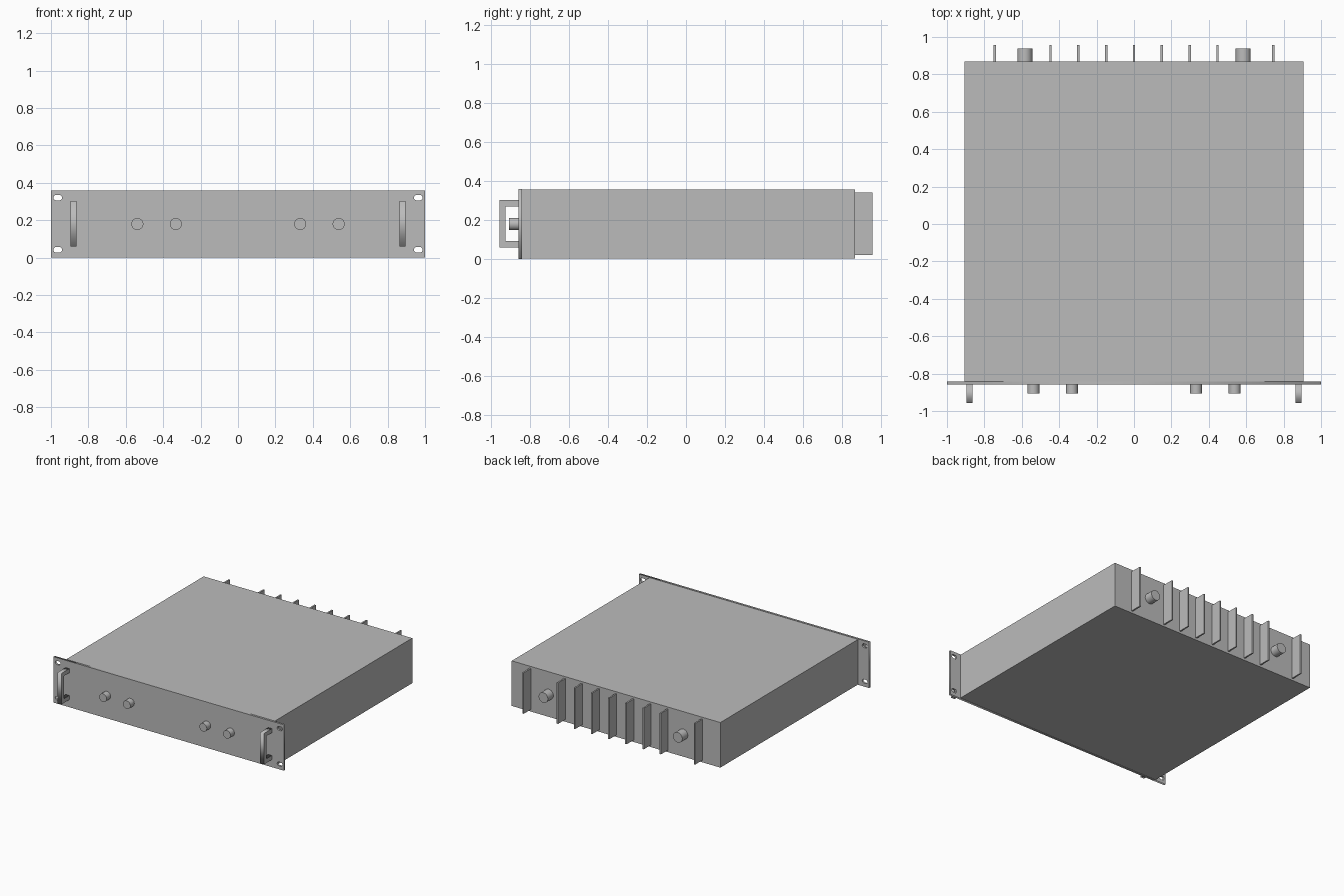
import bpy
import math
from math import pi, cos, sin

if "Cube" in bpy.data.objects:
    bpy.data.objects.remove(bpy.data.objects["Cube"], do_unlink=True)

HEIGHT, MID = 0.36, 0.18
PANEL_FRONT, PANEL_BACK, REAR = -0.858, -0.842, 0.868

# One plain grey finish
grey = bpy.data.materials.new("grey_metal")
grey.use_nodes = True
colour = (0.5, 0.5, 0.5, 1)
grey.diffuse_color = colour
grey.node_tree.nodes["Principled BSDF"].inputs["Base Color"].default_value = colour


def finish(obj, name):
    obj.name = name
    obj.data.materials.clear()
    obj.data.materials.append(grey)
    return obj


def box(name, low, high):
    centre = [(a + b) / 2 for a, b in zip(low, high)]
    bpy.ops.mesh.primitive_cube_add(size=1, location=centre)
    obj = bpy.context.object
    obj.scale = [b - a for a, b in zip(low, high)]
    bpy.ops.object.transform_apply(location=False, rotation=False, scale=True)
    return finish(obj, name)


def rod(name, x, radius, y0, y1):
    """Round part lying along y at mid height."""
    bpy.ops.mesh.primitive_cylinder_add(
        vertices=32, radius=radius, depth=y1 - y0,
        location=(x, (y0 + y1) / 2, MID), rotation=(pi / 2, 0, 0))
    bpy.ops.object.shade_smooth_by_angle(angle=math.radians(35))
    return finish(bpy.context.object, name)


def plate(name, loops, thickness, location, rotation):
    """Flat outline, with any holes, extruded to a solid plate."""
    curve = bpy.data.curves.new(name, "CURVE")
    curve.dimensions = "2D"
    curve.fill_mode = "BOTH"
    curve.extrude = thickness / 2
    for loop in loops:
        spline = curve.splines.new("POLY")
        spline.points.add(len(loop) - 1)
        for point, (u, v) in zip(spline.points, loop):
            point.co = (u, v, 0, 1)
        spline.use_cyclic_u = True
    obj = bpy.data.objects.new(name, curve)
    bpy.context.collection.objects.link(obj)
    obj.location, obj.rotation_euler = location, rotation
    bpy.ops.object.select_all(action="DESELECT")
    obj.select_set(True)
    bpy.context.view_layer.objects.active = obj
    bpy.ops.object.convert(target="MESH")
    return finish(bpy.context.object, name)


def slot(cx, cz, half_straight=0.008, radius=0.015, steps=8):
    """Rounded mounting slot outline."""
    points = []
    for side in (1, -1):
        for i in range(steps + 1):
            a = -pi / 2 + pi * i / steps + (0 if side > 0 else pi)
            points.append((cx + side * half_straight + radius * cos(a),
                           cz + radius * sin(a)))
    return points


# Chassis and slotted front panel
box("chassis", (-0.906, PANEL_BACK, 0.003), (0.906, REAR, HEIGHT - 0.003))
outline = [(-1, 0), (1, 0), (1, HEIGHT), (-1, HEIGHT)]
slots = [slot(x, z) for x in (-0.964, 0.964) for z in (0.042, 0.321)]
plate("front_panel", [outline] + slots, PANEL_BACK - PANEL_FRONT,
      (0, (PANEL_FRONT + PANEL_BACK) / 2, 0), (pi / 2, 0, 0))

# Bracket handles, knobs and rear connectors on both sides
F = PANEL_FRONT
bracket = [(F, 0.06), (F, 0.092), (-0.927, 0.092), (-0.927, 0.271),
           (F, 0.271), (F, 0.303), (-0.958, 0.303), (-0.958, 0.06)]
for side, label in ((1, "left"), (-1, "right")):
    plate(f"{label}_handle", [bracket], 0.032, (side * 0.88, 0, 0),
          (pi / 2, 0, pi / 2))
    rod(f"{label}_inner_knob", side * 0.332, 0.032, -0.907, PANEL_FRONT)
    rod(f"{label}_outer_knob", side * 0.538, 0.032, -0.907, PANEL_FRONT)
    rod(f"{label}_rear_connector", side * 0.584, 0.04, REAR, 0.937)

# Cooling fins, leaving gaps around the connectors
for i in (-5, -3, -2, -1, 0, 1, 2, 3, 5):
    x = i * 0.149
    box(f"cooling_fin_{i + 6}", (x - 0.006, REAR, 0.02),
        (x + 0.006, 0.958, HEIGHT - 0.018))
